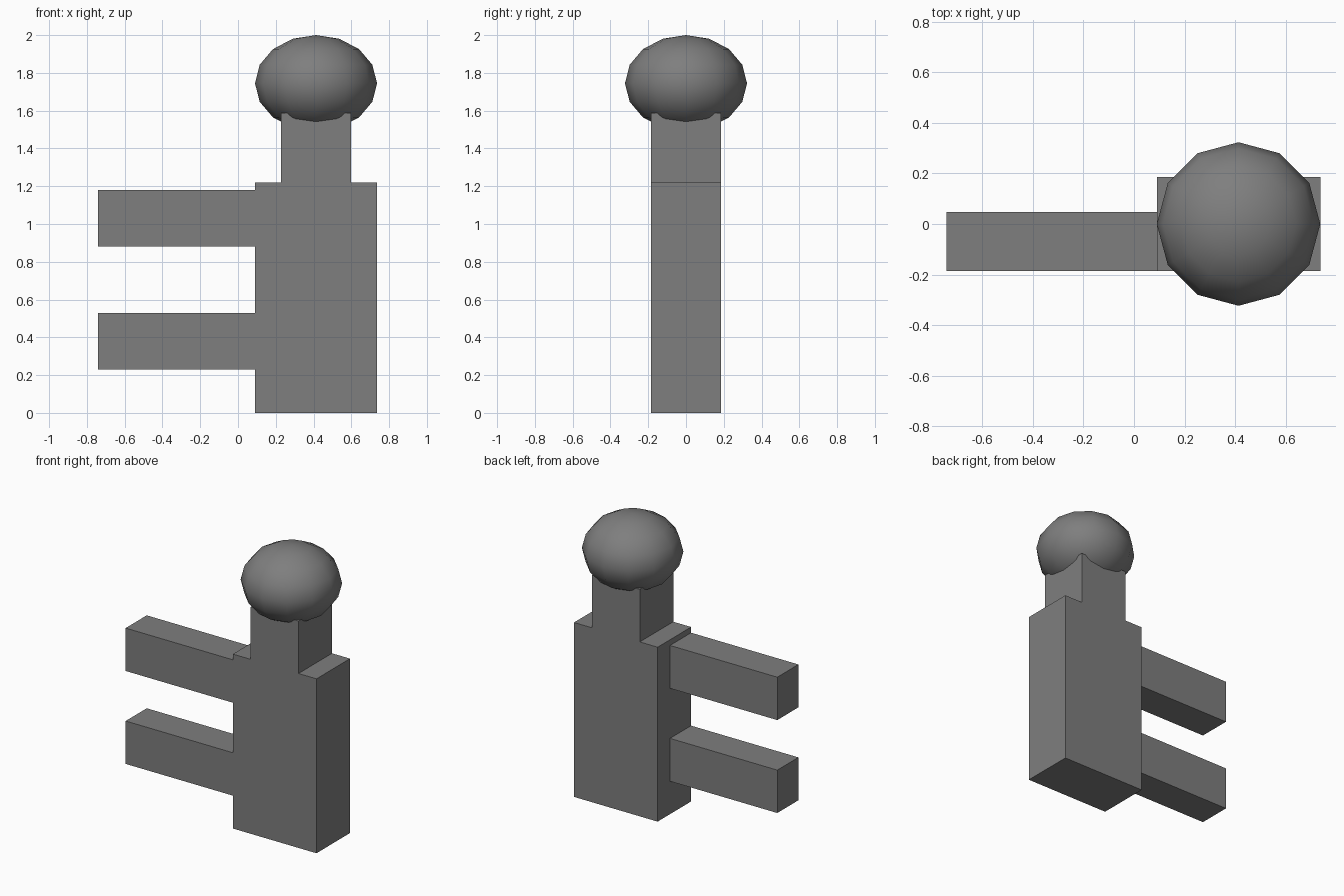
import bpy
from mathutils import Vector

cube = bpy.data.objects.get("Cube")
if cube:
    bpy.data.objects.remove(cube, do_unlink=True)

# Single plain grey
grey = bpy.data.materials.new("mid_grey")
colour = (0.21, 0.21, 0.21, 1.0)
grey.use_nodes = True
grey.diffuse_color = colour
bsdf = next(n for n in grey.node_tree.nodes if n.type == "BSDF_PRINCIPLED")
bsdf.inputs["Base Color"].default_value = colour


def finish(name):
    obj = bpy.context.object
    obj.name = name
    obj.data.materials.append(grey)
    bpy.ops.object.transform_apply(location=False, rotation=False, scale=True)
    return obj


def block(name, low, high):
    """Box spanning two opposite corners."""
    low, high = Vector(low), Vector(high)
    bpy.ops.mesh.primitive_cube_add(size=1, location=(low + high) / 2)
    bpy.context.object.scale = high - low
    return finish(name)


DEPTH = 0.185
CENTRE = 0.413

# Body and neck
block("body", (0.09, -DEPTH, 0), (0.737, DEPTH, 1.22))
block("neck", (CENTRE - DEPTH, -DEPTH, 1.22), (CENTRE + DEPTH, DEPTH, 1.587))

# Two arms, flush with the front of the body
for name, bottom in (("lower_arm", 0.23), ("upper_arm", 0.88)):
    block(name, (-0.74, -DEPTH, bottom), (0.09, 0.048, bottom + 0.3))

# Squashed low-poly head
bpy.ops.mesh.primitive_uv_sphere_add(segments=12, ring_count=8, radius=1,
                                     location=(CENTRE, 0, 1.745))
bpy.context.object.scale = (0.323, 0.323, 0.255)
finish("head")
bpy.ops.object.shade_smooth()
